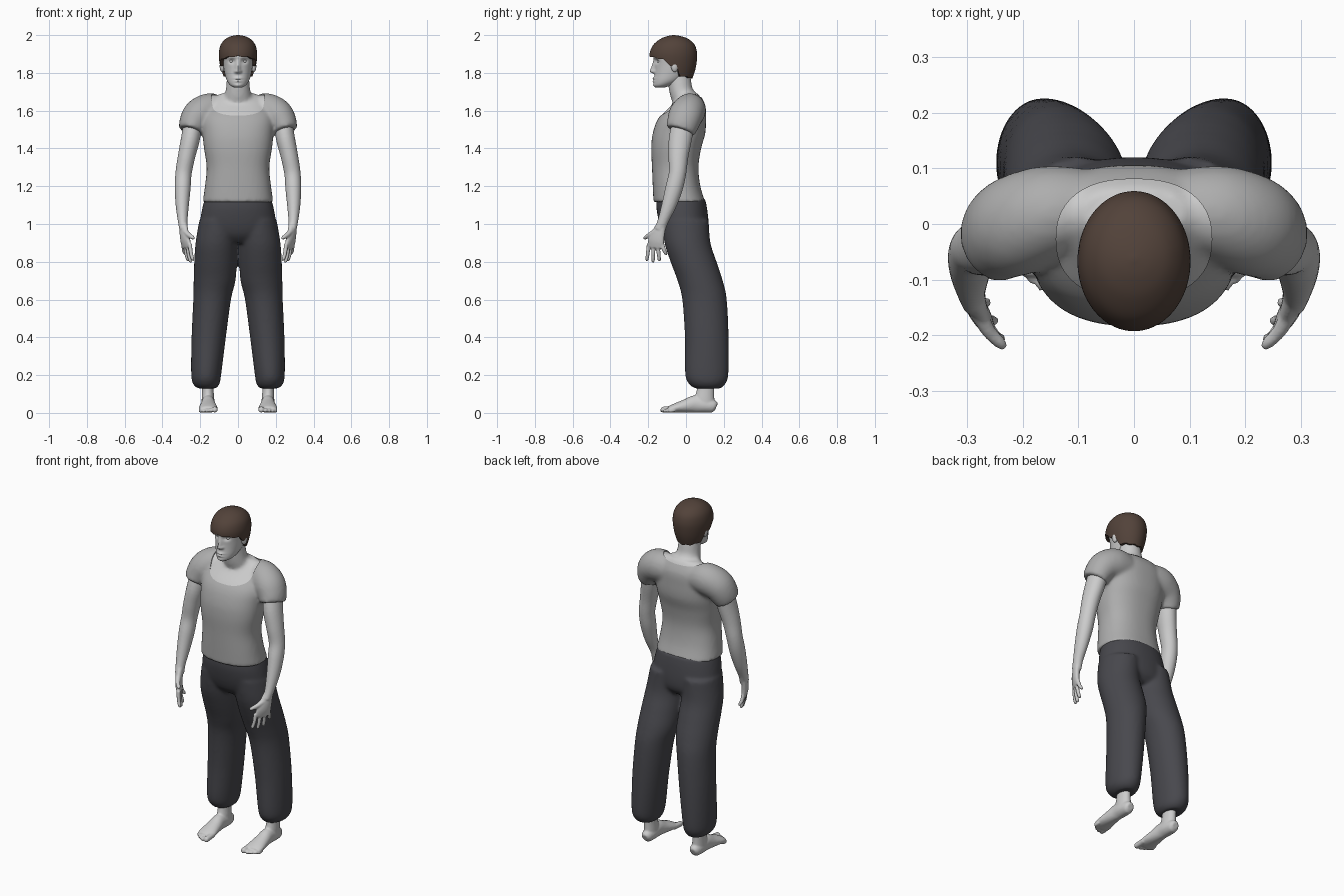
import bpy, bmesh, math
from mathutils import Vector

if "Cube" in bpy.data.objects:
    bpy.data.objects.remove(bpy.data.objects["Cube"])


def material(name, rgb):
    m = bpy.data.materials.new(name)
    m.diffuse_color = (*rgb, 1)
    m.use_nodes = True
    m.node_tree.nodes["Principled BSDF"].inputs["Base Color"].default_value = m.diffuse_color
    return m


SKIN = material("skin", (0.8, 0.8, 0.79))
SHIRT = material("shirt_grey", (0.42, 0.42, 0.42))
CLOTH = material("trouser_dark", (0.065, 0.065, 0.075))
HAIR = material("hair_brown", (0.085, 0.055, 0.042))


def spline(rows, k):
    """Catmull-Rom through rows of numbers."""
    out = []
    last = len(rows) - 1
    for i in range(last):
        a, b, c, d = rows[max(i - 1, 0)], rows[i], rows[i + 1], rows[min(i + 2, last)]
        for j in range(k):
            t = j / k
            out.append([0.5 * (2 * q + (r - p) * t + (2 * p - 5 * q + 4 * r - s) * t * t
                               + (3 * q - p - 3 * r + s) * t ** 3)
                        for p, q, r, s in zip(a, b, c, d)])
    out.append(list(rows[-1]))
    return out


def skin_rings(bm, rings):
    """Join rings of points with quads and cap the ends."""
    vs = [[bm.verts.new(p) for p in r] for r in rings]
    n = len(vs[0])
    for r0, r1 in zip(vs, vs[1:]):
        for i in range(n):
            j = (i + 1) % n
            bm.faces.new((r0[i], r0[j], r1[j], r1[i]))
    bm.faces.new(vs[0])
    bm.faces.new(vs[-1])


def power(v, p):
    return math.copysign(abs(v) ** p, v)


def tube(bm, rows, ref=(0, 1, 0), flat=False, n=32, k=5, p=1.0, warp=None):
    """Loft of rows (x, y, z, side radius, radius along ref)."""
    pts = spline(rows, k)
    rings = []
    for i, q in enumerate(pts):
        t = Vector((0, 0, 1))
        if not flat:
            t = (Vector(pts[min(i + 1, len(pts) - 1)][:3]) - Vector(pts[max(i - 1, 0)][:3])).normalized()
        b = Vector(ref)
        b = (b - t * b.dot(t)).normalized()
        a = b.cross(t)
        ring = []
        for s in range(n):
            th = 2 * math.pi * s / n
            v = Vector(q[:3]) + a * q[3] * power(math.cos(th), p) + b * q[4] * power(math.sin(th), p)
            ring.append(warp(v) if warp else v)
        rings.append(ring)
    skin_rings(bm, rings)


def finish(bm, name, mat, voxel=0, smooth=0, mirror=False, cutter=None):
    bmesh.ops.recalc_face_normals(bm, faces=bm.faces[:])
    me = bpy.data.meshes.new(name)
    bm.to_mesh(me)
    bm.free()
    ob = bpy.data.objects.new(name, me)
    bpy.context.collection.objects.link(ob)
    if voxel:
        m = ob.modifiers.new("fuse", 'REMESH')
        m.mode = 'VOXEL'
        m.voxel_size = voxel
    if smooth:
        m = ob.modifiers.new("soften", 'SMOOTH')
        m.factor = 0.5
        m.iterations = smooth
    if cutter:
        m = ob.modifiers.new("opening", 'BOOLEAN')
        m.operation = 'DIFFERENCE'
        m.solver = 'EXACT'
        m.object = cutter
    if mirror:
        ob.modifiers.new("mirror", 'MIRROR')
    # bake the modifiers so sharp edges can be marked
    dg = bpy.context.evaluated_depsgraph_get()
    me = bpy.data.meshes.new_from_object(ob.evaluated_get(dg))
    ob.modifiers.clear()
    ob.data = me
    me.materials.clear()
    me.materials.append(mat)
    me.polygons.foreach_set("use_smooth", [True] * len(me.polygons))
    me.set_sharp_from_angle(angle=math.radians(50))
    return ob


# torso and shoulder shapes, shared by the shirt and the skin under it
TORSO = [(0, -.035, 1.115, .187, .137), (0, -.05, 1.20, .175, .126), (0, -.057, 1.30, .166, .123),
         (0, -.052, 1.40, .180, .132), (0, -.037, 1.48, .188, .139), (0, -.02, 1.56, .19, .126),
         (0, .01, 1.63, .165, .092), (0, .02, 1.69, .10, .05)]
SHOULDER = [(.08, .03, 1.60, .08, .07), (.15, .02, 1.602, .09, .086), (.205, 0, 1.578, .087, .091),
            (.235, -.015, 1.537, .077, .086), (.25, -.03, 1.493, .065, .078)]


def upper_body(bm, torso, shrink):
    tube(bm, [(*r[:3], r[3] - shrink, r[4] - shrink) for r in torso], flat=True, p=.85, n=48)
    for s in (1, -1):
        tube(bm, [(s * r[0], *r[1:3], r[3] - shrink, r[4] - shrink) for r in SHOULDER])


# shirt with a scooped neckline
bm = bmesh.new()
tube(bm, [(0, -.027, 1.46, .14, .108), (0, -.027, 1.85, .14, .108)], flat=True, p=.85, k=1, n=48)
neck_cutter = finish(bm, "neckline_cutter", SHIRT)
neck_cutter.hide_render = True
bm = bmesh.new()
upper_body(bm, TORSO, 0)
finish(bm, "shirt", SHIRT, .01, 6, cutter=neck_cutter)
bpy.data.objects.remove(neck_cutter)

# neck and upper chest
bm = bmesh.new()
upper_body(bm, TORSO[3:], .006)
tube(bm, [(0, .01, 1.56, .10, .08), (0, 0, 1.64, .088, .07), (0, -.025, 1.70, .067, .062),
          (0, -.035, 1.76, .06, .062), (0, -.045, 1.83, .058, .058)])
finish(bm, "neck_and_chest", SKIN, .01, 6)

# trousers
bm = bmesh.new()
tube(bm, [(0, -.027, 1.135, .175, .128), (0, -.022, 1.08, .19, .134), (0, -.01, 1.0, .20, .13),
          (0, 0, .94, .18, .115), (0, .005, .90, .11, .08)], flat=True, n=48, p=.9)
LEG = [(.10, -.005, 1.02, .105, .125), (.115, .008, .9, .11, .122), (.119, .04, .8, .113, .122),
       (.124, .075, .7, .111, .12), (.137, .098, .6, .10, .118), (.155, .11, .4, .091, .116),
       (.168, .11, .21, .08, .115), (.168, .112, .155, .071, .098), (.165, .115, .13, .05, .07)]
for s in (1, -1):
    tube(bm, [(s * r[0], *r[1:]) for r in LEG], flat=True)
finish(bm, "trousers", CLOTH, .01, 6)

# arms with hands
bm = bmesh.new()
tube(bm, [(.235, -.01, 1.55, .05, .06), (.252, -.03, 1.45, .05, .061), (.272, -.04, 1.36, .046, .053),
          (.288, -.045, 1.27, .043, .046), (.293, -.063, 1.19, .042, .046), (.295, -.09, 1.10, .035, .039),
          (.293, -.12, 1.02, .026, .029), (.288, -.138, .97, .022, .029)])
tube(bm, [(.291, -.128, 1.0, .02, .026), (.285, -.147, .95, .019, .038), (.278, -.158, .91, .018, .046),
          (.272, -.161, .875, .013, .044)], ref=(.45, .9, 0))
for base, tip, z in ((-.197, -.207, .806), (-.173, -.174, .797), (-.149, -.141, .803), (-.126, -.106, .835)):
    bx = .272 + (base + .16) * .5
    tx = .258 + (tip + .16) * .4
    tube(bm, [(bx, base, .895, .011, .011), ((bx + tx) / 2 + .003, (base + tip) / 2, (.89 + z) / 2, .0105, .0105),
              (tx, tip, z + .006, .009, .009), (tx, tip, z, .004, .004)], n=12)
tube(bm, [(.283, -.155, .965, .016, .016), (.262, -.192, .943, .013, .013), (.24, -.215, .928, .0105, .0105),
          (.232, -.223, .922, .005, .005)], ref=(0, 0, 1), n=12)
finish(bm, "arms", SKIN, .005, 3, mirror=True)

# feet with toes
bm = bmesh.new()
tube(bm, [(.16, .108, .22, .034, .045), (.16, .104, .13, .031, .046), (.159, .098, .08, .033, .052),
          (.158, .095, .04, .035, .058)], flat=True)
tube(bm, [(.158, .16, .03, .018, .02), (.158, .145, .035, .03, .033), (.158, .10, .041, .036, .04),
          (.158, .05, .047, .036, .046), (.158, 0, .037, .042, .036), (.158, -.06, .025, .05, .024),
          (.158, -.092, .017, .046, .016)], ref=(0, 0, 1))
for x, y, r in ((.123, -.135, .016), (.147, -.13, .011), (.166, -.12, .0105), (.183, -.108, .010), (.198, -.094, .010)):
    tube(bm, [(x, -.06, r + .006, r, r), (x, y + .02, r + .002, r, r), (x, y + .006, r, r * .85, r * .85),
              (x, y, r, r * .4, r * .4)], ref=(0, 0, 1), n=12)
finish(bm, "feet", SKIN, .005, 3, mirror=True)


def profile(rows):
    return [(0, (f + b) / 2, z, rx, (b - f) / 2) for z, rx, f, b in rows]


def bump(v, x, z, wx, wz):
    return math.exp(-((abs(v.x) - x) / wx) ** 2 - ((v.z - z) / wz) ** 2)


def face(v):
    """Push the front of the head into nose, sockets, lips and chin."""
    if v.y > -.09:
        return v
    ramp = (1.872 - v.z) / .065 if v.z > 1.807 else 1 - (1.807 - v.z) / .014
    d = .028 * math.exp(-(v.x / .012) ** 2) * min(max(ramp, 0), 1)
    d += .008 * bump(v, .014, 1.807, .007, .008)
    d -= .013 * bump(v, .033, 1.862, .017, .012)
    d += .005 * bump(v, .03, 1.884, .022, .008)
    d += .008 * bump(v, 0, 1.770, .02, .006) + .007 * bump(v, 0, 1.756, .018, .006)
    d -= .004 * bump(v, 0, 1.763, .024, .0025)
    d += .004 * bump(v, 0, 1.733, .018, .01)
    v.y -= d
    return v


# head
bm = bmesh.new()
tube(bm, profile([(1.722, .02, -.160, -.115), (1.735, .042, -.170, -.07), (1.76, .059, -.170, -.02),
                  (1.80, .071, -.166, .02), (1.84, .078, -.166, .035), (1.88, .083, -.172, .045),
                  (1.92, .084, -.170, .045), (1.95, .078, -.155, .035), (1.975, .06, -.125, .005),
                  (1.985, .03, -.09, -.03)]), flat=True, n=96, k=8, warp=face)
finish(bm, "head", SKIN)

# eyes and ears
for name, loc, size in (("eyes", (.033, -.139, 1.862), (.014, .013, .010)),
                        ("ears", (.083, -.06, 1.835), (.014, .019, .031))):
    bm = bmesh.new()
    bmesh.ops.create_uvsphere(bm, u_segments=20, v_segments=12, radius=1)
    for v in bm.verts:
        v.co = Vector([c * s + o for c, s, o in zip(v.co, size, loc)])
    finish(bm, name, SKIN, mirror=True)

# hair cap whose lower edge follows fringe, ears and nape
HAIR_ROWS = spline(profile([(1.765, .076, -.165, .032), (1.82, .091, -.18, .05), (1.87, .1, -.191, .058),
                            (1.91, .101, -.191, .058), (1.95, .091, -.172, .045), (1.98, .066, -.135, .012),
                            (1.995, .034, -.098, -.03), (2.0, .004, -.068, -.06)]), 8)
EDGE = [(-1.01, 1.772), (-.3, 1.785), (-.08, 1.845), (.15, 1.838), (.45, 1.872), (1.01, 1.887)]


def lookup(table, key, x):
    for a, b in zip(table, table[1:]):
        if key(a) <= x <= key(b):
            t = (x - key(a)) / max(key(b) - key(a), 1e-9)
            return [p + (q - p) * t for p, q in zip(a, b)]
    return table[-1]


rings = []
for i in range(-1, 25):
    ring = []
    for s in range(72):
        th = 2 * math.pi * s / 72
        low = lookup(EDGE, lambda e: e[0], -math.sin(th))[1] + .003 * math.sin(11 * th)
        z = low + (2 - low) * math.sin(max(i, 0) / 24 * math.pi / 2)
        _, cy, _, rx, ry = lookup(HAIR_ROWS, lambda r: r[2], z)
        f = .75 if i < 0 else 1
        ring.append((f * rx * math.cos(th), cy + f * ry * math.sin(th), z))
    rings.append(ring)
bm = bmesh.new()
skin_rings(bm, rings)
finish(bm, "hair", HAIR)
